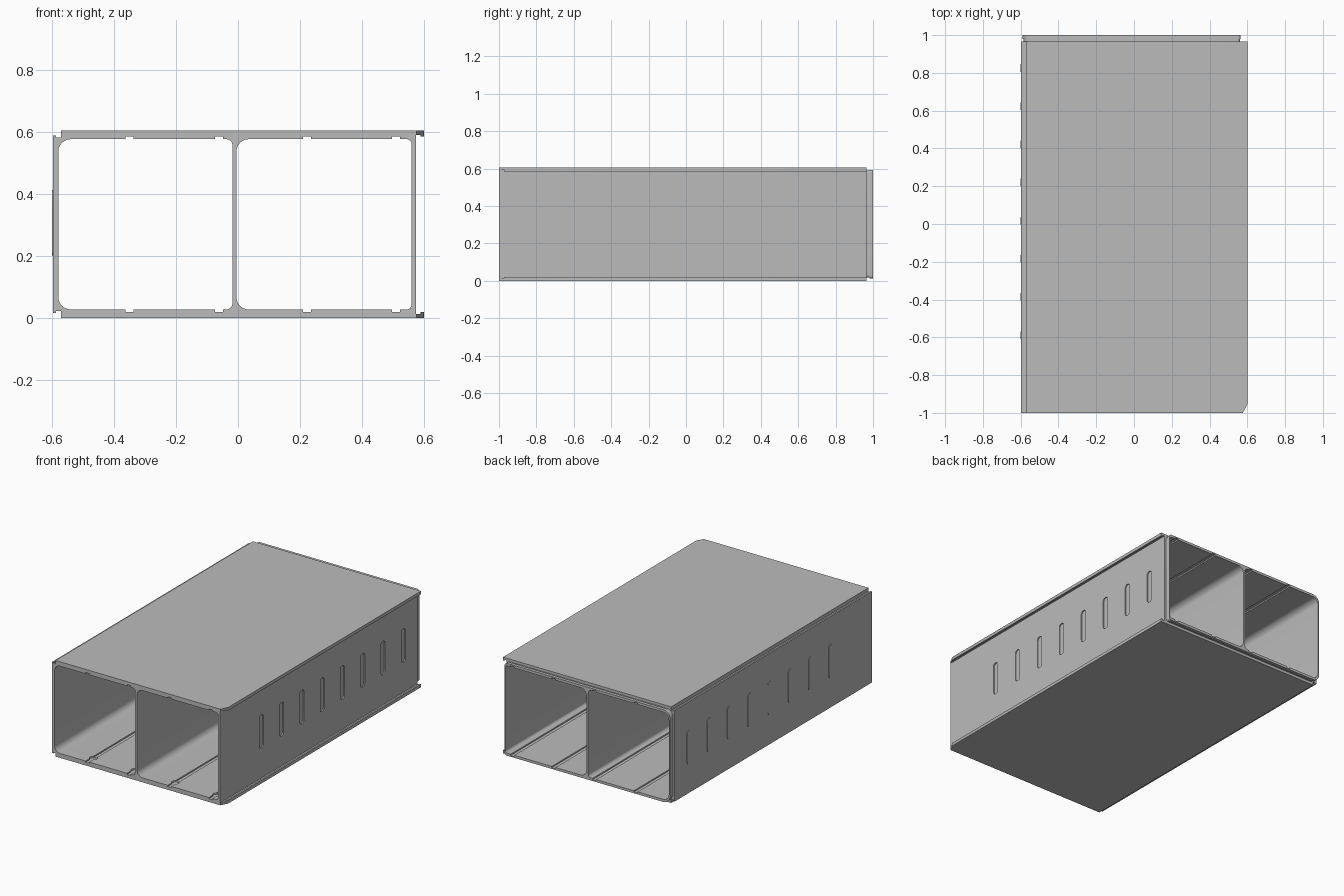
import bpy, bmesh, math

if "Cube" in bpy.data.objects:
    bpy.data.objects.remove(bpy.data.objects["Cube"])

H = 0.606
WALL = 0.028
ROT = {"x": (math.pi / 2, 0, math.pi / 2), "y": (math.pi / 2, 0, 0), "z": (0, 0, 0)}

grey = bpy.data.materials.new("plain grey")
grey.use_nodes = True
GREY = (0.5, 0.5, 0.5, 1)
grey.diffuse_color = GREY
grey.node_tree.nodes["Principled BSDF"].inputs["Base Color"].default_value = GREY


def select(ob):
    bpy.ops.object.select_all(action="DESELECT")
    ob.select_set(True)
    bpy.context.view_layer.objects.active = ob


def extrude(name, loops, axis, a, b):
    """Fill closed outlines (inner ones become holes) and extrude from a to b."""
    cu = bpy.data.curves.new(name, "CURVE")
    cu.dimensions, cu.fill_mode = "2D", "BOTH"
    cu.extrude = (b - a) / 2
    for pts in loops:
        sp = cu.splines.new("POLY")
        sp.points.add(len(pts) - 1)
        for p, (u, v) in zip(sp.points, pts):
            p.co = (u, v, 0, 1)
        sp.use_cyclic_u = True
    ob = bpy.data.objects.new(name, cu)
    bpy.context.collection.objects.link(ob)
    ob.rotation_euler = ROT[axis]
    ob.location["xyz".index(axis)] = (a + b) / 2
    select(ob)
    bpy.ops.object.convert(target="MESH")
    ob = bpy.context.object
    ob.name = name
    bpy.ops.object.transform_apply(location=True, rotation=True, scale=True)
    bm = bmesh.new()
    bm.from_mesh(ob.data)
    bmesh.ops.remove_doubles(bm, verts=bm.verts, dist=1e-5)
    bmesh.ops.recalc_face_normals(bm, faces=bm.faces)
    bm.to_mesh(ob.data)
    bm.free()
    ob.data.materials.clear()
    ob.data.materials.append(grey)
    return ob


def arc(cx, cy, r, start, steps=8, sweep=90):
    return [(cx + r * math.cos(math.radians(start + sweep * i / steps)),
             cy + r * math.sin(math.radians(start + sweep * i / steps)))
            for i in range(steps + 1)]


def rounded(x0, x1, z0, z1, rl, rr, grooves=()):
    """Rounded rectangle, left and right radii, with grooves in floor and ceiling."""
    w, d = 0.013, 0.008
    floor, ceiling = [], []
    for g in grooves:
        floor += [(g - w, z0), (g - w, z0 - d), (g + w, z0 - d), (g + w, z0)]
        ceiling += [(g - w, z1), (g - w, z1 + d), (g + w, z1 + d), (g + w, z1)]
    return (arc(x0 + rl, z0 + rl, rl, 180) + floor + arc(x1 - rr, z0 + rr, rr, 270)
            + arc(x1 - rr, z1 - rr, rr, 0) + ceiling[::-1] + arc(x0 + rl, z1 - rl, rl, 90))


def cut(ob, cutter):
    mod = ob.modifiers.new("cut", "BOOLEAN")
    mod.operation, mod.solver, mod.object = "DIFFERENCE", "EXACT", cutter
    select(ob)
    bpy.ops.object.modifier_apply(modifier=mod.name)
    bpy.data.objects.remove(cutter)


# Two open cells, each with a pair of grooves in floor and ceiling
GROOVES = [-0.35, -0.061, 0.223, 0.51]
cells = [rounded(-0.58, -0.018, WALL, H - WALL, 0.04, 0.02, GROOVES[:2]),
         rounded(-0.005, 0.56, WALL, H - WALL, 0.04, 0.015, GROOVES[2:])]

# Outer outline: rail on the left, hooked flanges on the right
top = [(-0.597, 0.59), (-0.587, 0.59), (-0.587, 0.583), (-0.572, 0.583), (-0.572, H),
       (0.6, H), (0.6, 0.586), (0.59, 0.586), (0.59, 0.592), (0.575, 0.592)]
outline = top + [(x, H - z) for x, z in reversed(top)]
body = extrude("twin_cell_body", [outline] + cells, "y", -1, 0.965)

# Holes at the front of each groove
for g in GROOVES:
    cut(body, extrude("hole_cutter", [arc(g, -0.94, 0.023, 0, 23, 345)], "z", 0.018, H - 0.018))

# Clipped front corner of the flanges
cut(body, extrude("corner_cutter", [[(0.577, -1.01), (0.61, -1.01), (0.61, -0.935), (0.577, -0.999)]],
                  "z", -0.1, 0.7))

# Recessed slots on one side, matching raised keys on the other
SLOTS = [-0.588 + 0.202 * i for i in range(8)]
keys = []
for y in SLOTS:
    shape = rounded(y - 0.02, y + 0.02, 0.203, 0.413, 0.018, 0.018)
    cut(body, extrude("slot_cutter", [shape], "x", 0.568, 0.62))
    keys.append(extrude("side_key", [shape], "x", -0.6, -0.596))

# Rear tongue: slim neck with a slightly larger lip
neck = extrude("rear_neck", [rounded(-0.586, 0.562, 0.017, H - 0.017, 0.045, 0.015)] + cells,
               "y", 0.965, 0.98)
lip = extrude("rear_lip", [rounded(-0.59, 0.564, 0.012, H - 0.012, 0.05, 0.015)] + cells,
              "y", 0.98, 1)

for ob in [body, neck, lip] + keys:
    select(ob)
    bpy.ops.object.shade_smooth_by_angle(angle=math.radians(30))
